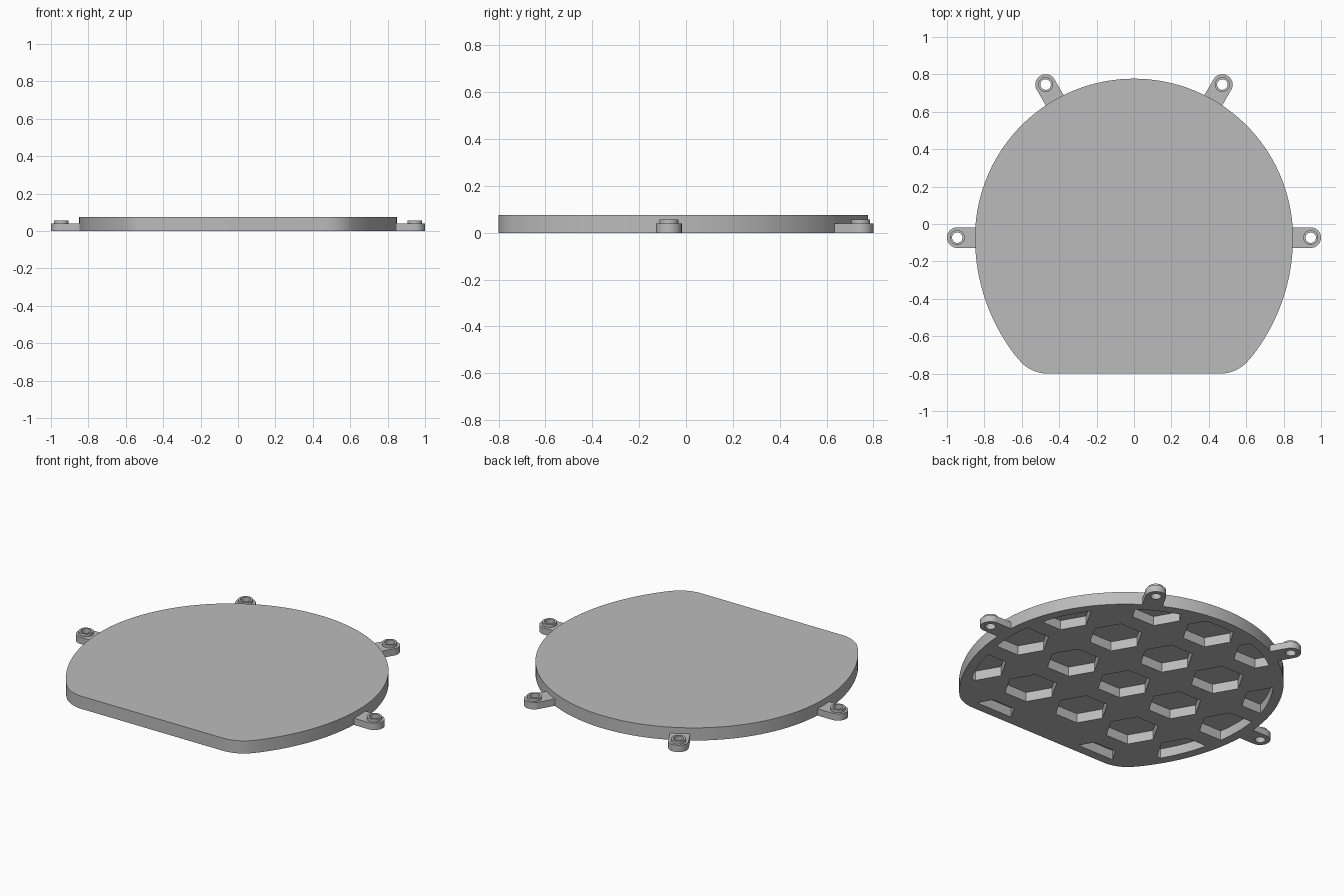
import bpy, bmesh, math
from mathutils import Matrix

cube = bpy.data.objects.get("Cube")
if cube:
    bpy.data.objects.remove(cube, do_unlink=True)

CENTRE_Y = -0.073
HEIGHT = 0.075
PITCH = 0.355

grey = bpy.data.materials.new("mid_grey")
grey.use_nodes = True
colour = (0.5, 0.5, 0.5, 1)
grey.diffuse_color = colour
grey.node_tree.nodes["Principled BSDF"].inputs["Base Color"].default_value = colour


def arc(cx, cy, r, start, end, n):
    """Points along an arc, angles in degrees."""
    angles = [math.radians(start + (end - start) * i / n) for i in range(n + 1)]
    return [(cx + r * math.cos(a), cy + r * math.sin(a)) for a in angles]


def prism(name, outlines, z0, z1):
    """Extrude one or more closed outlines from z0 to z1."""
    bm = bmesh.new()
    for pts in outlines:
        low = [bm.verts.new((x, y, z0)) for x, y in pts]
        high = [bm.verts.new((x, y, z1)) for x, y in pts]
        bm.faces.new(low[::-1])
        bm.faces.new(high)
        n = len(pts)
        for i in range(n):
            j = (i + 1) % n
            bm.faces.new((low[i], low[j], high[j], high[i]))
    bmesh.ops.recalc_face_normals(bm, faces=bm.faces)
    mesh = bpy.data.meshes.new(name)
    bm.to_mesh(mesh)
    bm.free()
    mesh.materials.append(grey)
    obj = bpy.data.objects.new(name, mesh)
    bpy.context.collection.objects.link(obj)
    return obj


def select(obj):
    bpy.ops.object.select_all(action='DESELECT')
    obj.select_set(True)
    bpy.context.view_layer.objects.active = obj


def combine(obj, tool, operation):
    """Apply a boolean and discard the tool."""
    mod = obj.modifiers.new("combine", 'BOOLEAN')
    mod.operation = operation
    mod.solver = 'EXACT'
    mod.object = tool
    select(obj)
    bpy.ops.object.modifier_apply(modifier=mod.name)
    bpy.data.objects.remove(tool, do_unlink=True)


def smooth(obj):
    select(obj)
    bpy.ops.object.shade_smooth_by_angle(angle=math.radians(30))


def plate_outline(inset):
    """Round top, gently flattened sides, filleted corners and a flat front."""
    fillet, corner_x, side_r = 0.2, 0.46, 1.03
    side_x = 0.85 - side_r
    corner_y = -0.8 + fillet
    tangent = math.degrees(math.atan2(corner_y - CENTRE_Y, corner_x - side_x))
    half = arc(corner_x, corner_y, fillet - inset, -90, tangent, 12)
    half += arc(side_x, CENTRE_Y, side_r - inset, tangent, 0, 20)[1:]
    half += arc(0, CENTRE_Y, 0.85 - inset, 0, 90, 36)[1:]
    return half + [(-x, y) for x, y in half[-2::-1]]


# Main plate
plate = prism("plate", [plate_outline(0)], 0, HEIGHT)

# Hexagonal pockets in the underside, trimmed to leave a solid rim
hexes = []
for col in range(-2, 3):
    for row in range(-2, 3):
        if (col, row) == (0, -2):
            continue
        hexes.append(arc(col * PITCH, row * PITCH + CENTRE_Y - 0.01, 0.147, 0, 300, 5))
pockets = prism("pocket_cutter", hexes, -0.05, 0.056)
trim = prism("rim_trim", [plate_outline(0.055)], -0.1, 0.1)
combine(pockets, trim, 'INTERSECT')
combine(plate, pockets, 'DIFFERENCE')
smooth(plate)


# Mounting lugs: rounded tab, raised boss and a through hole
def make_lug(name, angle):
    reach, width = 0.945, 0.055
    tab = [(0.843, -width)] + arc(reach, 0, width, -90, 90, 24) + [(0.843, width)]
    lug = prism(name, [tab], 0, 0.04)
    boss = prism("boss", [arc(reach, 0, 0.04, 0, 350, 35)], 0.02, 0.057)
    combine(lug, boss, 'UNION')
    hole = prism("hole", [arc(reach, 0, 0.028, 0, 350, 35)], -0.1, 0.2)
    combine(lug, hole, 'DIFFERENCE')
    place = Matrix.Translation((0, CENTRE_Y, 0)) @ Matrix.Rotation(math.radians(angle), 4, 'Z')
    lug.data.transform(place)
    smooth(lug)


for name, angle in (("left_lug", 0), ("back_left_lug", 60),
                    ("back_right_lug", 120), ("right_lug", 180)):
    make_lug(name, angle)
